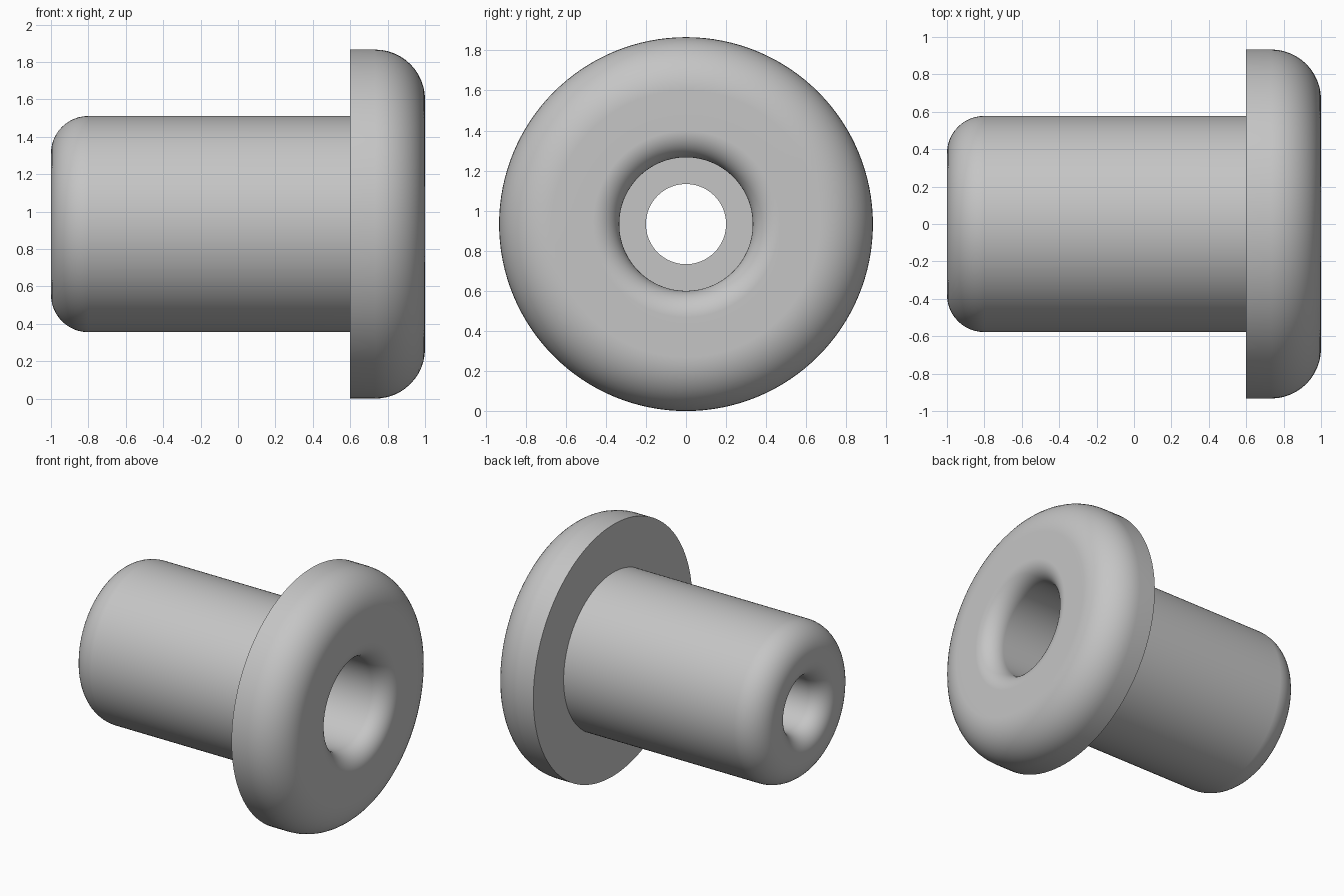
import bpy, bmesh
from math import sin, cos, pi, radians
from mathutils import Vector, Matrix

cube = bpy.data.objects.get("Cube")
if cube:
    bpy.data.objects.remove(cube, do_unlink=True)

AXIS_Z = 0.933
SIDES = 128


def fillet(x, r, radius, start, end, steps=12):
    """Arc of (x, radius) profile points, angles in degrees."""
    angles = [radians(start + (end - start) * i / steps) for i in range(steps + 1)]
    return [(x + radius * cos(a), r + radius * sin(a)) for a in angles]


def lathe(name, profile, material):
    """Revolve a closed (x, radius) profile around the x axis."""
    bm = bmesh.new()
    verts = [bm.verts.new((x, 0, r)) for x, r in profile]
    edges = [bm.edges.new((v, verts[i - 1])) for i, v in enumerate(verts)]
    bmesh.ops.spin(bm, geom=verts + edges, cent=(0, 0, 0), axis=(1, 0, 0),
                   angle=2 * pi, steps=SIDES, use_merge=True)
    bmesh.ops.remove_doubles(bm, verts=bm.verts, dist=1e-5)
    bmesh.ops.recalc_face_normals(bm, faces=bm.faces)
    bmesh.ops.transform(bm, matrix=Matrix.Translation(Vector((0, 0, AXIS_Z))), verts=bm.verts)
    mesh = bpy.data.meshes.new(name)
    bm.to_mesh(mesh)
    bm.free()
    mesh.materials.append(material)
    obj = bpy.data.objects.new(name, mesh)
    bpy.context.collection.objects.link(obj)
    bpy.ops.object.select_all(action="DESELECT")
    obj.select_set(True)
    bpy.context.view_layer.objects.active = obj
    bpy.ops.object.shade_smooth_by_angle(angle=radians(30))
    # Keep the flat rings flat beside their fillets
    weighted = obj.modifiers.new("weighted_normals", "WEIGHTED_NORMAL")
    weighted.keep_sharp = True
    return obj


grey = bpy.data.materials.new("plain grey")
grey.use_nodes = True
colour = (0.56, 0.56, 0.56, 1)
grey.diffuse_color = colour
grey.node_tree.nodes["Principled BSDF"].inputs["Base Color"].default_value = colour

profile = []
# Rounded end and straight sleeve
profile += fillet(-0.8, 0.378, 0.2, 180, 90)
# Flange with a square shoulder and a rounded outer rim
profile += [(0.6, 0.578), (0.6, 0.933)]
profile += fillet(0.733, 0.666, 0.267, 90, 0)
# Rounded mouth of the wide bore, then the step down to the narrow bore
profile += fillet(0.867, 0.466, 0.133, 0, -90)
profile += [(-0.4, 0.333), (-0.4, 0.2)]
# Rounded mouth of the narrow bore
profile += fillet(-0.867, 0.333, 0.133, 270, 180)

lathe("flanged_bushing", profile, grey)
